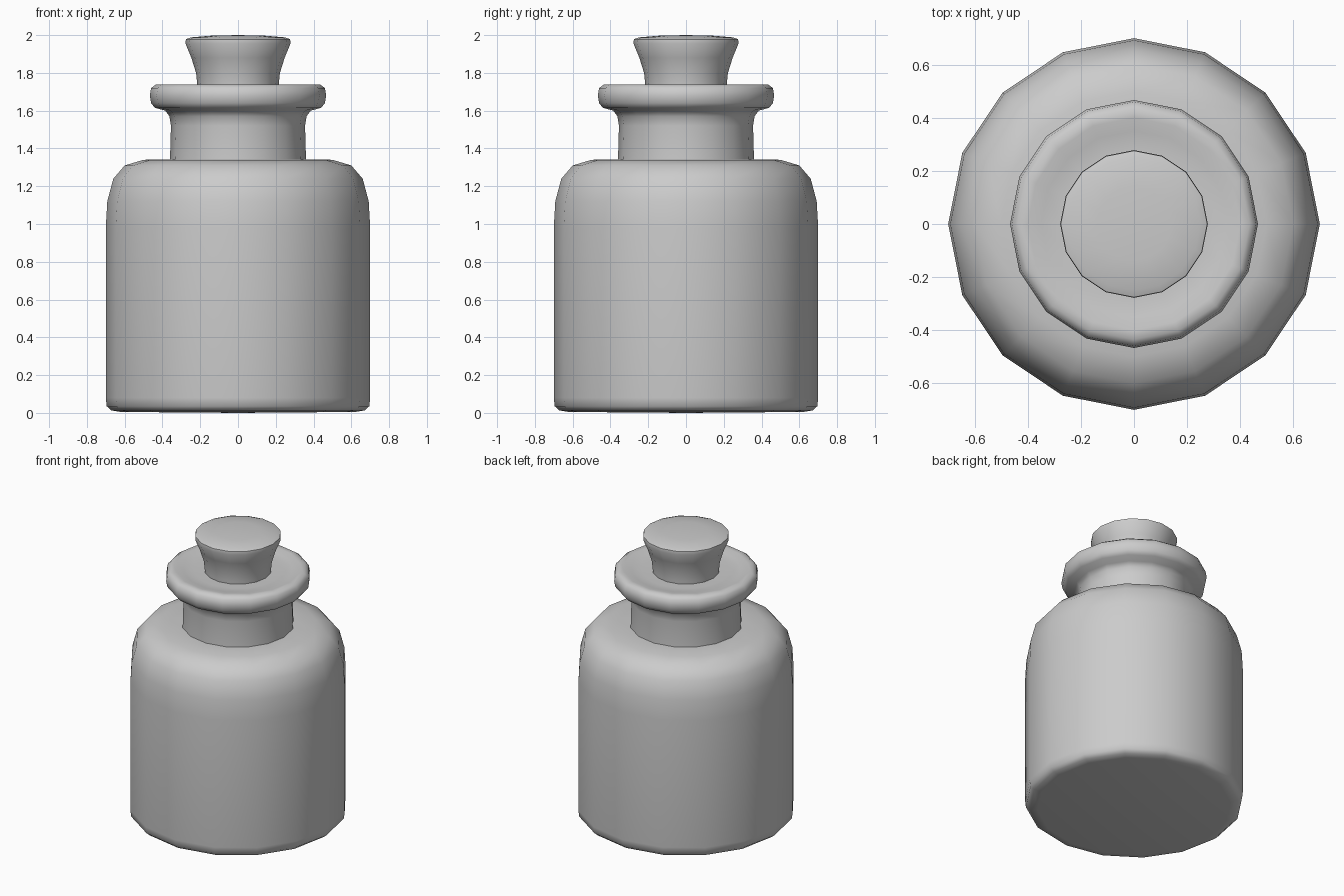
import bpy, bmesh, math

if "Cube" in bpy.data.objects:
    bpy.data.objects.remove(bpy.data.objects["Cube"])

SIDES = 16


def lathe(name, profile):
    """Revolve an (r, z) profile, ordered bottom to top, about the z axis."""
    bm = bmesh.new()
    rings = []
    for r, z in profile:
        if r == 0:
            rings.append([bm.verts.new((0, 0, z))] * SIDES)
        else:
            rings.append([bm.verts.new((r * math.cos(2 * math.pi * i / SIDES),
                                        r * math.sin(2 * math.pi * i / SIDES), z))
                          for i in range(SIDES)])
    for a, b in zip(rings, rings[1:]):
        for i in range(SIDES):
            j = (i + 1) % SIDES
            bm.faces.new(dict.fromkeys((a[i], a[j], b[j], b[i])))
    bmesh.ops.recalc_face_normals(bm, faces=bm.faces)
    mesh = bpy.data.meshes.new(name)
    bm.to_mesh(mesh)
    bm.free()
    obj = bpy.data.objects.new(name, mesh)
    bpy.context.collection.objects.link(obj)
    bpy.ops.object.select_all(action='DESELECT')
    obj.select_set(True)
    bpy.context.view_layer.objects.active = obj
    bpy.ops.object.shade_smooth_by_angle(angle=math.radians(50))
    return obj


# Bottle: base, straight wall, rounded shoulder, neck, rolled lip, dished mouth
lathe("bottle", [
    (0, 0), (0.62, 0.005), (0.67, 0.013), (0.695, 0.035), (0.70, 0.08),
    (0.70, 0.98), (0.692, 1.12), (0.66, 1.24), (0.60, 1.31), (0.50, 1.34),
    (0.36, 1.342), (0.355, 1.52), (0.363, 1.57), (0.385, 1.60),
    (0.44, 1.615), (0.46, 1.64), (0.467, 1.68), (0.46, 1.72), (0.435, 1.738),
    (0.40, 1.738), (0.35, 1.725), (0.28, 1.72), (0, 1.72)])

# Stopper: flared cork with a softly rounded top edge
lathe("stopper", [
    (0, 1.66), (0.21, 1.66), (0.216, 1.74), (0.222, 1.80), (0.247, 1.88),
    (0.278, 1.955), (0.276, 1.978), (0.25, 1.988), (0.14, 1.997), (0, 2.0)])
